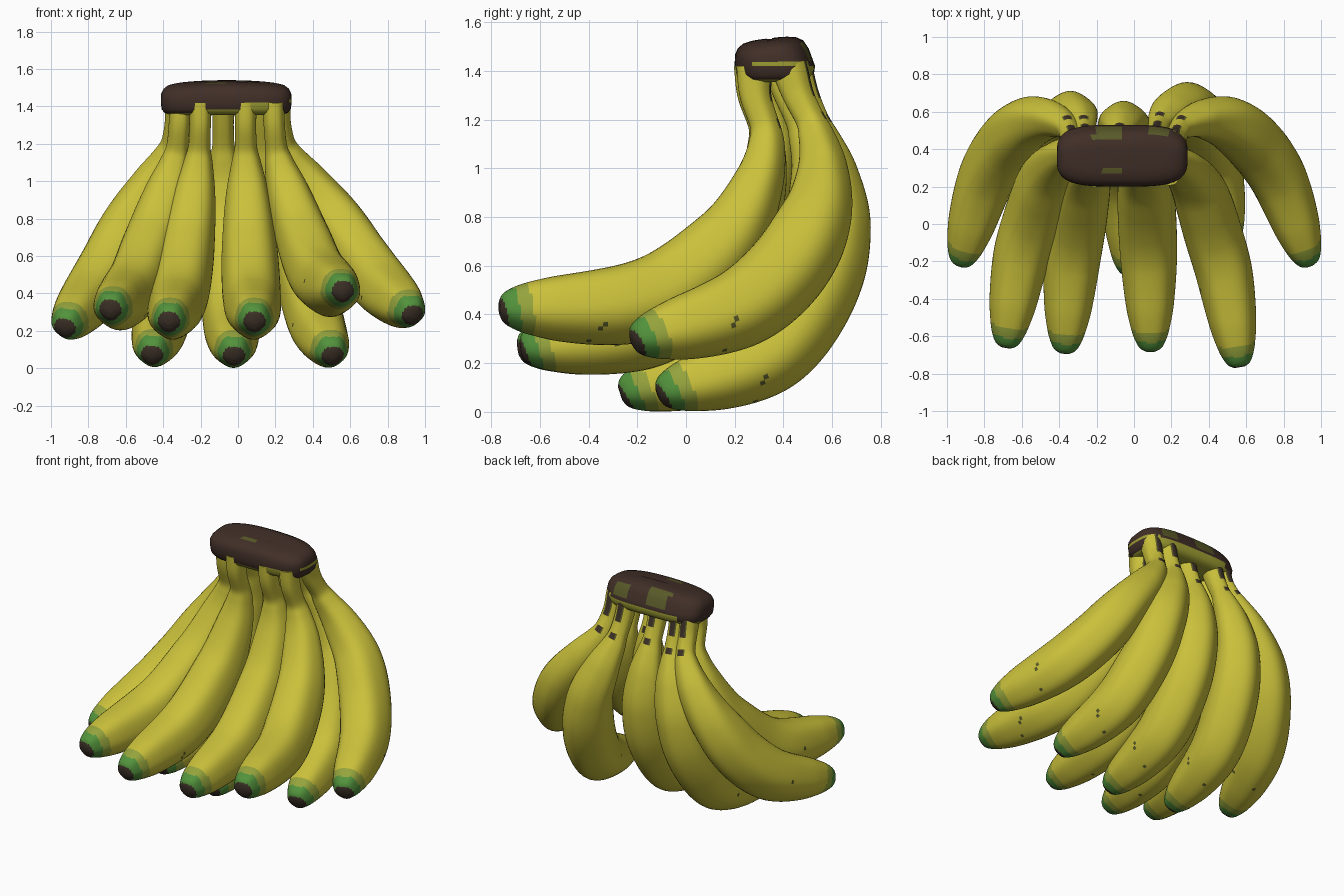
import bpy, bmesh, math
from mathutils import Vector

if "Cube" in bpy.data.objects:
    bpy.data.objects.remove(bpy.data.objects["Cube"])


def material(name, rgb):
    m = bpy.data.materials.new(name)
    m.diffuse_color = (*rgb, 1)
    m.use_nodes = True
    m.node_tree.nodes["Principled BSDF"].inputs["Base Color"].default_value = m.diffuse_color
    return m


YELLOW, LIGHT_GREEN, GREEN, TIP, OLIVE, BROWN, STAIN = range(7)
MATS = [material("banana yellow", (0.59, 0.53, 0.043)),
        material("light green", (0.30, 0.37, 0.045)),
        material("tip green", (0.085, 0.29, 0.045)),
        material("dark tip", (0.045, 0.03, 0.02)),
        material("olive yellow", (0.34, 0.34, 0.033)),
        material("crown brown", (0.052, 0.028, 0.02)),
        material("dark olive stain", (0.10, 0.10, 0.022))]


def spline(keys, vals, t):
    """Smooth curve through unevenly spaced keys (numbers or vectors)."""
    n = len(keys)
    i = 0
    while i < n - 2 and t > keys[i + 1]:
        i += 1

    def slope(j):
        a, b = max(j - 1, 0), min(j + 1, n - 1)
        return (vals[b] - vals[a]) / (keys[b] - keys[a])
    h = keys[i + 1] - keys[i]
    u = (t - keys[i]) / h
    v = 1 - u
    return (vals[i] * (v * v * (1 + u + u)) + slope(i) * (h * u * v * v)
            + vals[i + 1] * (u * u * (1 + v + v)) - slope(i + 1) * (h * u * u * v))


def loft(name, rings, paint, angle):
    """Skin a list of closed rings and close both ends; paint(face, row, column)."""
    bm = bmesh.new()
    vr = [[bm.verts.new(p) for p in r] for r in rings]
    n = len(vr[0])
    for i in range(len(vr) - 1):
        for j in range(n):
            k = (j + 1) % n
            f = bm.faces.new((vr[i][j], vr[i][k], vr[i + 1][k], vr[i + 1][j]))
            f.material_index = paint(f, i, j)
    for row in (0, len(vr) - 1):
        f = bm.faces.new(vr[row])
        f.material_index = paint(f, row, 0)
    bmesh.ops.recalc_face_normals(bm, faces=bm.faces)
    me = bpy.data.meshes.new(name)
    bm.to_mesh(me)
    bm.free()
    for m in MATS:
        me.materials.append(m)
    ob = bpy.data.objects.new(name, me)
    bpy.context.collection.objects.link(ob)
    bpy.context.view_layer.objects.active = ob
    ob.select_set(True)
    bpy.ops.object.shade_smooth_by_angle(angle=math.radians(angle))
    ob.select_set(False)


# Thickness along a banana, and how deep the section is against its width
R_KEYS = [0, .13, .18, .26, .36, .5, .7, .86, .94, .975, .993, 1]
R_VALS = [.06, .06, .08, .113, .138, .157, .157, .132, .102, .078, .055, .03]
D_KEYS = [0, .13, .25, .5, 1]
D_VALS = [1.25, 1.0, .88, 1.05, 1.02]
STEPS = ([.91 * i / 90 for i in range(90)]
         + [.91 + .09 * math.sin(math.pi / 2 * k / 19) for k in range(20)])
SIDES = 44


def banana(name, pts, seed):
    keys = [0]
    for a, b in zip(pts, pts[1:]):
        keys.append(keys[-1] + (b - a).length)
    keys = [k / keys[-1] for k in keys]
    rings = []
    for f in STEPS:
        c = spline(keys, pts, f)
        t = (spline(keys, pts, min(f + .01, 1)) - spline(keys, pts, max(f - .01, 0))).normalized()
        s = Vector((1, 0, 0))
        s = (s - t * s.dot(t)).normalized()
        nrm = s.cross(t)                      # points to the outside of the bend
        r, deep = spline(R_KEYS, R_VALS, f), spline(D_KEYS, D_VALS, f)
        ring = []
        for j in range(SIDES):
            a = 2 * math.pi * j / SIDES
            q = r * (1 + .025 * math.cos(5 * (a - math.pi / 2)))
            ring.append(c + s * (q * .97 * math.cos(a)) + nrm * (q * deep * math.sin(a)))
        rings.append(ring)

    def paint(face, i, j):
        # bands at the tip sit slightly lower on the underside
        f = STEPS[i] + .009 * math.sin(2 * math.pi * j / SIDES) * (STEPS[i] > .9)
        if f >= .988 or i >= len(STEPS) - 4:
            return TIP
        if f >= .957:
            return GREEN
        if f >= .927:
            return LIGHT_GREEN
        back = abs(j + .5 - SIDES / 4)
        if f < .09 or i in (13, 14):              # scuffs on the back of the neck
            if back < 1.8:
                return TIP
            if back < 2.8:
                return STAIN
        if (i, j) in ((76, seed % 4), (77, 1 + seed % 4), (74, 20 + seed % 4), (79, 8 + seed % 5)):
            return STAIN                          # freckles
        return YELLOW
    loft(name, rings, paint, 80)


# How far each path point has swung sideways from crown to tip
SWING = [0, .01, .06, .21, .42, .62, .79, 1]


def row(profile, bananas):
    """One side profile (y, z) shared by a row; x, y and lift vary per banana."""
    for n, (name, x_top, x_tip, dy_top, dy_tip, lift) in enumerate(bananas):
        pts = [Vector((x_top + (x_tip - x_top) * g, y + dy_top * (1 - g) + dy_tip * g,
                       z + lift * g ** 1.7))
               for g, (y, z) in zip(SWING, profile)]
        banana(name, pts, n * 7 + len(name))


row([(.27, 1.42), (.275, 1.3), (.325, 1.13), (.305, .93), (.2, .67), (-.01, .44), (-.22, .33), (-.68, .262)],
    [("front_banana_1", -.31, -.685, .05, .02, .065),
     ("front_banana_2", -.2, -.37, 0, -.01, 0),
     ("front_banana_3", .04, .09, 0, 0, 0),
     ("front_banana_4", .19, .565, .01, -.085, .165)])
row([(.42, 1.42), (.46, 1.3), (.525, 1.16), (.56, .99), (.53, .79), (.4, .56), (.2, .395), (-.22, .26)],
    [("outer_banana_left", -.33, -.93, 0, 0, -.035),
     ("outer_banana_right", .22, .94, 0, 0, .035)])
row([(.44, 1.42), (.48, 1.3), (.54, 1.15), (.585, .98), (.58, .76), (.46, .46), (.25, .225), (-.2, .075)],
    [("back_banana_left", -.26, -.46, -.015, 0, .005),
     ("back_banana_middle", -.08, -.02, -.055, -.07, 0),
     ("back_banana_right", .12, .51, 0, .085, 0)])

# Crown: rounded block that leans in at the back; each level is height and inset
LEVELS = [(1.355, .05), (1.365, .02), (1.385, .005), (1.42, 0), (1.44, 0), (1.48, .002),
          (1.51, .013), (1.526, .035), (1.533, .07), (1.535, .1), (1.535, .13)]


def power(v, e):
    return math.copysign(abs(v) ** e, v)


rings = []
for z, inset in LEVELS:
    y0, y1 = .2 + inset, .53 - inset - .4 * max(0, z - 1.42)
    top = min(1, max(0, (z - 1.43) / .08))
    ring = []
    for j in range(64):
        a = 2 * math.pi * j / 64
        x = -.063 + (.35 - inset) * power(math.cos(a), .55)
        y = (y0 + y1) / 2 + (y1 - y0) / 2 * power(math.sin(a), .6)
        ring.append(Vector((x, y, z + top * (.12 * (y - .35) - .18 * (x + .06) ** 2))))
    rings.append(ring)


def paint_crown(face, i, j):
    c = face.calc_center_median()
    if i == 0:
        return OLIVE                                  # underside
    if i == 1 and (c.y > .42 or (-.2 < c.x < .17 and c.y < .3)):
        return OLIVE                                  # lower rim
    if i == 2 and ((c.y > .45 and c.x > -.3) or (.02 < c.x < .17 and c.y < .3)):
        return OLIVE
    if i == 3 and c.x > .2 and c.y > .27:
        return OLIVE                                  # streak on the right end
    if i in (4, 5) and c.y > .4 and (-.2 < c.x < -.05 or .08 < c.x < .18):
        return STAIN                                  # patches on the back
    if i == 8 and c.y < .33 and -.16 < c.x < -.05 or i == 6 and c.y > .4 and -.24 < c.x < -.08:
        return STAIN                                  # patches on the top
    return BROWN


loft("crown", rings, paint_crown, 60)
